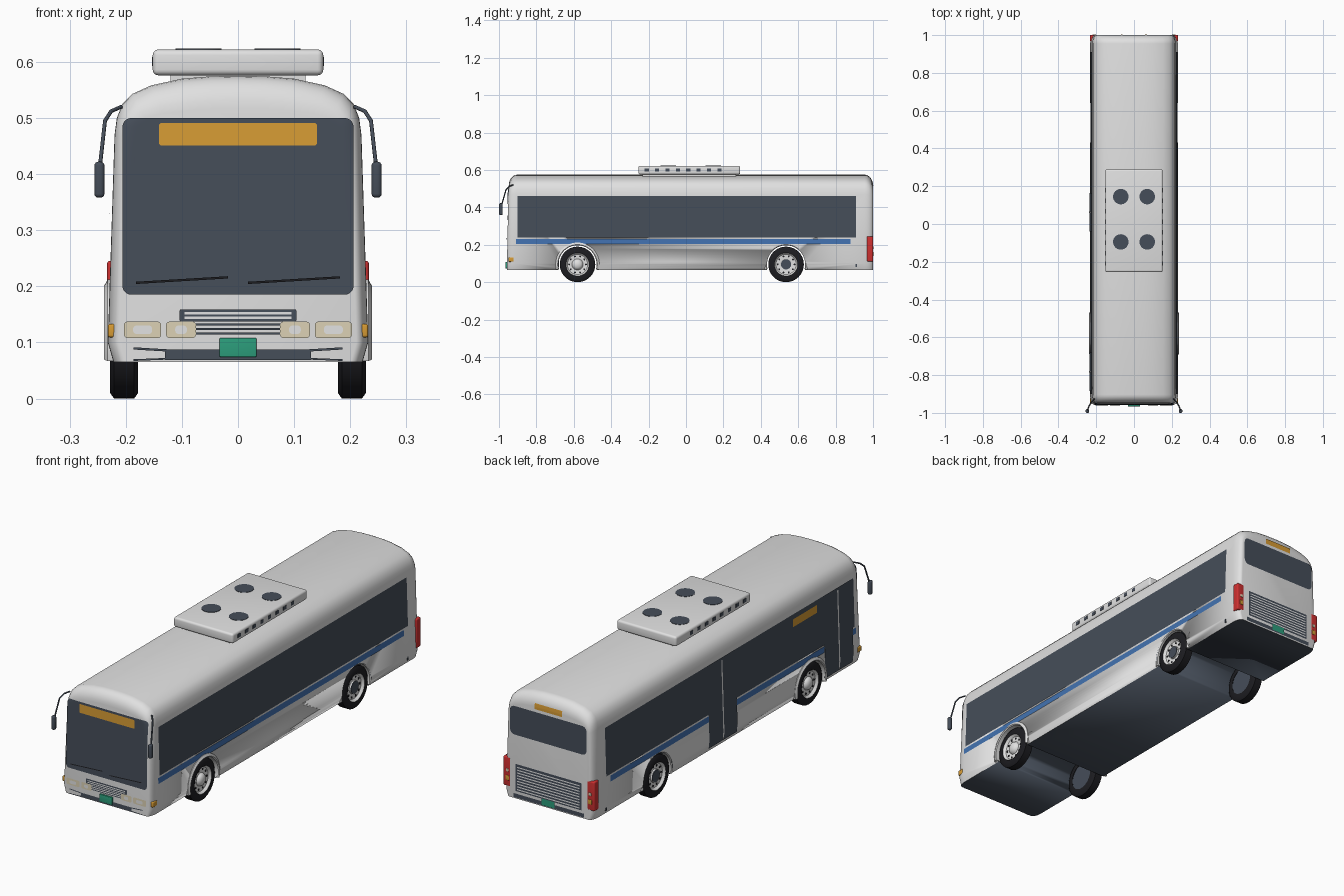
import bpy, bmesh
from math import sin, cos, pi, radians
from mathutils import Vector
from mathutils.bvhtree import BVHTree

if "Cube" in bpy.data.objects:
    bpy.data.objects.remove(bpy.data.objects["Cube"])


def material(name, r, g, b):
    m = bpy.data.materials.new(name)
    m.use_nodes = True
    m.diffuse_color = (r, g, b, 1)
    m.node_tree.nodes["Principled BSDF"].inputs["Base Color"].default_value = (r, g, b, 1)
    return m


WHITE = material("body white", .75, .75, .75)
SLATE = material("dark glass", .06, .075, .1)
BLACK = material("tyre black", .012, .012, .015)
AMBER = material("amber", .68, .33, .035)
BLUE = material("stripe blue", .055, .17, .44)
GREEN = material("plate green", .025, .34, .2)
RED = material("lamp red", .62, .03, .03)
CREAM = material("lamp cream", .7, .63, .45)


def finish(name, bm, *mats, smooth=True):
    me = bpy.data.meshes.new(name)
    bm.to_mesh(me)
    bm.free()
    ob = bpy.data.objects.new(name, me)
    bpy.context.collection.objects.link(ob)
    for m in mats:
        me.materials.append(m)
    if smooth:
        bpy.ops.object.select_all(action="DESELECT")
        ob.select_set(True)
        bpy.context.view_layer.objects.active = ob
        bpy.ops.object.shade_smooth_by_angle(angle=radians(38))
    return ob


def box(name, loc, size, mat, bevel=0):
    bm = bmesh.new()
    bmesh.ops.create_cube(bm, size=1)
    for v in bm.verts:
        v.co = Vector(loc) + v.co * Vector(size)
    if bevel:
        bmesh.ops.bevel(bm, geom=bm.edges[:], offset=bevel, segments=4,
                        profile=.5, affect="EDGES")
    return finish(name, bm, mat, smooth=bevel > 0)


def cylinder(name, loc, radius, depth, axis, mats, index=0, segs=32):
    bm = bmesh.new()
    bmesh.ops.create_cone(bm, cap_ends=True, segments=segs, radius1=radius,
                          radius2=radius, depth=depth)
    for v in bm.verts:
        v.co = Vector(loc) + (Vector((v.co.z, v.co.x, v.co.y)) if axis == "x" else v.co)
    for f in bm.faces:
        f.material_index = index
    return finish(name, bm, *mats)


def sweep(name, rings, mat, closed):
    # skin a list of point rings; closed joins the last ring to the first
    bm = bmesh.new()
    vs = [[bm.verts.new(p) for p in ring] for ring in rings]
    n = len(vs[0])
    pairs = list(zip(vs, vs[1:])) + ([(vs[-1], vs[0])] if closed else [])
    for a, b in pairs:
        for i in range(n - 1 if closed else n):
            j = (i + 1) % n
            bm.faces.new((a[i], a[j], b[j], b[i]))
    if not closed:
        bm.faces.new(vs[0])
        bm.faces.new(vs[-1][::-1])
    bmesh.ops.remove_doubles(bm, verts=bm.verts[:], dist=1e-5)
    bmesh.ops.recalc_face_normals(bm, faces=bm.faces[:])
    return finish(name, bm, mat)


# Body shell: one cross-section lofted along y with rounded ends
half = [(.222, .065), (.232, .1), (.22, .47), (.216, .5), (.206, .525),
        (.188, .543), (.155, .558), (.1, .57), (.05, .574)]
section = half + [(0, .575)] + [(-x, z) for x, z in reversed(half)]
FRONT, REAR, DEPTH = -.958, 1.0, .045


def body_ring(angle, front):
    shrink, back = 1 - sin(angle), DEPTH * (1 - cos(angle))
    ring = []
    for x, z in section:
        drop = .058 * max(0, (z - .45) / .125) * shrink
        side = (x > 0) - (x < 0)
        y = FRONT + back + .02 * (z - .06) if front else REAR - back
        ring.append((x - side * .021 * shrink * min(1, abs(x) / .1), y, z - drop))
    return ring


angles = [i * pi / 12 for i in range(7)]
body = sweep("body_shell", [body_ring(a, True) for a in angles]
             + [body_ring(a, False) for a in reversed(angles)], WHITE, False)
body.data.materials.append(SLATE)
for poly in body.data.polygons:
    if poly.normal.z < -.8:
        poly.material_index = 1
bm = bmesh.new()
bm.from_mesh(body.data)
surface = BVHTree.FromBMesh(bm)
bm.free()

# Wheel wells cut through the body
AXLES = {"front": -.58, "rear": .535}
for y in AXLES.values():
    cutter = cylinder("well_cutter", (0, y, .095), .106, .7, "x", (WHITE, SLATE), 1, 40)
    cutter.hide_render = True
    mod = body.modifiers.new("well", "BOOLEAN")
    mod.operation, mod.solver, mod.object = "DIFFERENCE", "EXACT", cutter
    bpy.context.view_layer.objects.active = body
    bpy.ops.object.modifier_apply(modifier=mod.name)
    bpy.data.objects.remove(cutter)

AIM = {"front": (0, 1, 0), "back": (0, -1, 0), "right": (1, 0, 0), "left": (-1, 0, 0)}


def plate(name, face, u0, u1, v0, v1, mat, off=.003, r=0, slope=0, nu=12):
    # thin panel wrapped onto the body surface, with optional rounded corners
    aim = Vector(AIM[face])
    steps = [i * pi / 10 for i in range(6)] if r else [pi / 2]
    low = [(v0 + r * (1 - cos(a)), r * (1 - sin(a))) for a in steps]
    rows = low if r else [(v0, 0)]
    mid = [(v0 + r + (v1 - v0 - 2 * r) * i / 10, 0) for i in range(1, 10)]
    rows = rows + mid + [(v0 + v1 - v, i) for v, i in reversed(rows)]
    bm = bmesh.new()
    grid = []
    for v, inset in rows:
        line = []
        for i in range(nu + 1):
            u = u0 + inset + (u1 - u0 - 2 * inset) * i / nu
            w = v + slope * (u - (u0 + u1) / 2)
            start = Vector((u, 0, w) if aim.y else (0, u, w)) - aim * 3
            hit = surface.ray_cast(start, aim)[0] or start + aim * 2.8
            line.append(bm.verts.new(hit - aim * off))
        grid.append(line)
    for a, b in zip(grid, grid[1:]):
        for i in range(nu):
            bm.faces.new((a[i], a[i + 1], b[i + 1], b[i]))
    bm.normal_update()
    if sum((f.normal.dot(aim) for f in bm.faces)) > 0:
        bmesh.ops.reverse_faces(bm, faces=bm.faces[:])
    return finish(name, bm, mat)


# Side glazing and stripes
for face in ("left", "right"):
    plate(face + "_windows", face, -.9, .91, .238, .46, SLATE, nu=20)
    plate(face + "_stripe", face, -.68, .88, .203, .23, BLUE, .002)
    plate(face + "_front_stripe", face, -.91, -.885, .203, .23, BLUE, .002, nu=2)
plate("left_stripe_middle", "left", -.885, -.68, .203, .23, BLUE, .002)

# Doors and side sign on the kerb side
for name, a, b in (("front_door", -.885, -.68), ("middle_door", -.04, .165)):
    mid = (a + b) / 2
    plate(name, "right", a, b, .082, .46, SLATE, .004)
    plate(name + "_seam", "right", mid - .004, mid + .004, .09, .45, WHITE, .006, nu=1)
plate("side_sign", "right", -.63, -.455, .405, .44, AMBER, .006)

# Front face
plate("windscreen", "front", -.206, .206, .185, .5, SLATE, .004, r=.016, nu=40)
plate("front_sign", "front", -.141, .141, .451, .491, AMBER, .006, r=.005)
for x in (-.1, .1):
    plate("wiper", "front", x - .082, x + .082, .209, .213, BLACK, .008, slope=.06)
plate("grille_frame", "front", -.104, .104, .137, .159, SLATE, .003, r=.003)
for z in (.142, .15):
    plate("grille_slat", "front", -.095, .095, z, z + .004, WHITE, .005)
for z in (.114, .122, .13):
    plate("grille_slot", "front", -.075, .075, z, z + .004, SLATE)
plate("bumper_intake", "front", -.13, .13, .069, .087, SLATE)
for s in (-1, 1):
    a, b = sorted((s * .11, s * .186))
    plate("intake_upper_wing", "front", a, b, .085, .089, SLATE, .004, slope=s * .06)
    plate("intake_lower_wing", "front", a, b, .0685, .0715, SLATE, .004, slope=-s * .04)
    for inner, outer in ((.075, .128), (.137, .203)):
        a, b = sorted((s * inner, s * outer))
        plate("headlamp", "front", a, b, .108, .137, CREAM, .003, r=.006)
        plate("headlamp_lens", "front", a + .016, b - .016, .115, .13, WHITE, .005, r=.006)
    box("turn_marker", (s * .22, -.935, .121), (.024, .03, .024), AMBER, .004)
box("front_plate", (0, -.96, .091), (.066, .01, .034), GREEN, .002)

# Rear face
plate("rear_window", "back", -.195, .195, .36, .492, SLATE, .004, r=.022, nu=32)
plate("rear_sign", "back", -.07, .07, .505, .532, AMBER, .004)
plate("rear_grille", "back", -.168, .168, .1, .225, SLATE, .002)
for i in range(9):
    z = .107 + i * .0128
    plate("rear_slat", "back", -.16, .16, z, z + .005, WHITE, .004)
plate("rear_bumper_strip", "back", -.18, .18, .07, .088, SLATE, .002)
plate("rear_plate", "back", -.033, .033, .073, .103, GREEN, .006)
for s in (-1, 1):
    box("tail_lamp", (s * .2145, .984, .178), (.038, .034, .135), RED, .006)
    box("tail_indicator", (s * .211, 1, .15), (.018, .006, .022), AMBER, .002)
    box("reverse_lamp", (s * .211, 1, .185), (.014, .006, .014), CREAM, .002)
    box("lower_reflector", (s * .229, .91, .09), (.004, .008, .02), SLATE)

# Roof unit with fans and side vents
box("roof_unit_base", (0, .0175, .572), (.24, .5, .03), WHITE)
box("roof_unit", (0, .0175, .599), (.304, .545, .046), WHITE, .01)
for x in (-.07, .07):
    for y in (-.095, .145):
        cylinder("roof_fan", (x, y, .6215), .041, .004, "z", (SLATE,))
for s in (-1, 1):
    for i in range(8):
        box("roof_vent", (s * .1515, -.21 + i * .0555, .601), (.004, .022, .016), SLATE)


# Wheels
def lathe(name, profile, x, y, s, mat, start=0, end=360, segs=40):
    full = end - start == 360
    rings = []
    for i in range(segs if full else segs + 1):
        a = radians(start + (end - start) * i / segs)
        rings.append([(x + s * d, y + r * cos(a), .095 + r * sin(a)) for d, r in profile])
    return sweep(name, rings, mat, full)


tyre = [(-.025, .062), (-.025, .085), (-.018, .095), (.018, .095), (.025, .085), (.025, .062)]
rim = [(.024, .064), (.02, .06), (.013, .054), (.011, .03)]
hubs = {"front": [(.02, .026), (.027, .016), (.029, 0)], "rear": [(.018, .03), (.016, .026)]}
for end, y in AXLES.items():
    for s in (-1, 1):
        x = s * .203
        tag = end + ("_left" if s > 0 else "_right")
        lathe(tag + "_tyre", tyre, x, y, s, BLACK)
        lathe(tag + "_rim", rim + hubs[end], x, y, s, WHITE)
        cylinder(tag + "_drum", (x - s * .008, y, .095), .063, .03, "x", (SLATE,))
        if end == "rear":
            cylinder(tag + "_hub", (x + s * .008, y, .095), .027, .022, "x", (SLATE,))
        for i in range(10):
            a = i * pi / 5
            cylinder(tag + "_rim_hole", (x + s * .0125, y + .045 * cos(a), .095 + .045 * sin(a)),
                     .005, .003, "x", (BLACK,), segs=10)
        flare = .0385 if end == "front" else .03
        lip = [(0, .102), (flare - .004, .102), (flare, .106), (flare - .006, .117),
               (0, .117), (0, .102)]
        lathe(tag + "_arch", lip, s * .2, y, s, WHITE, -14, 194)

# Mirrors on bent arms
for s in (-1, 1):
    curve = bpy.data.curves.new("mirror_arm", "CURVE")
    curve.dimensions, curve.bevel_depth, curve.bevel_resolution = "3D", .0035, 2
    path = [(.208, -.925, .52), (.226, -.945, .512), (.237, -.962, .495), (.246, -.985, .415)]
    spline = curve.splines.new("POLY")
    spline.points.add(len(path) - 1)
    for p, (x, y, z) in zip(spline.points, path):
        p.co = (s * x, y, z, 1)
    curve.materials.append(SLATE)
    arm = bpy.data.objects.new("mirror_arm", curve)
    bpy.context.collection.objects.link(arm)
    box("mirror", (s * .247, -.99, .39), (.018, .02, .064), SLATE, .007)
